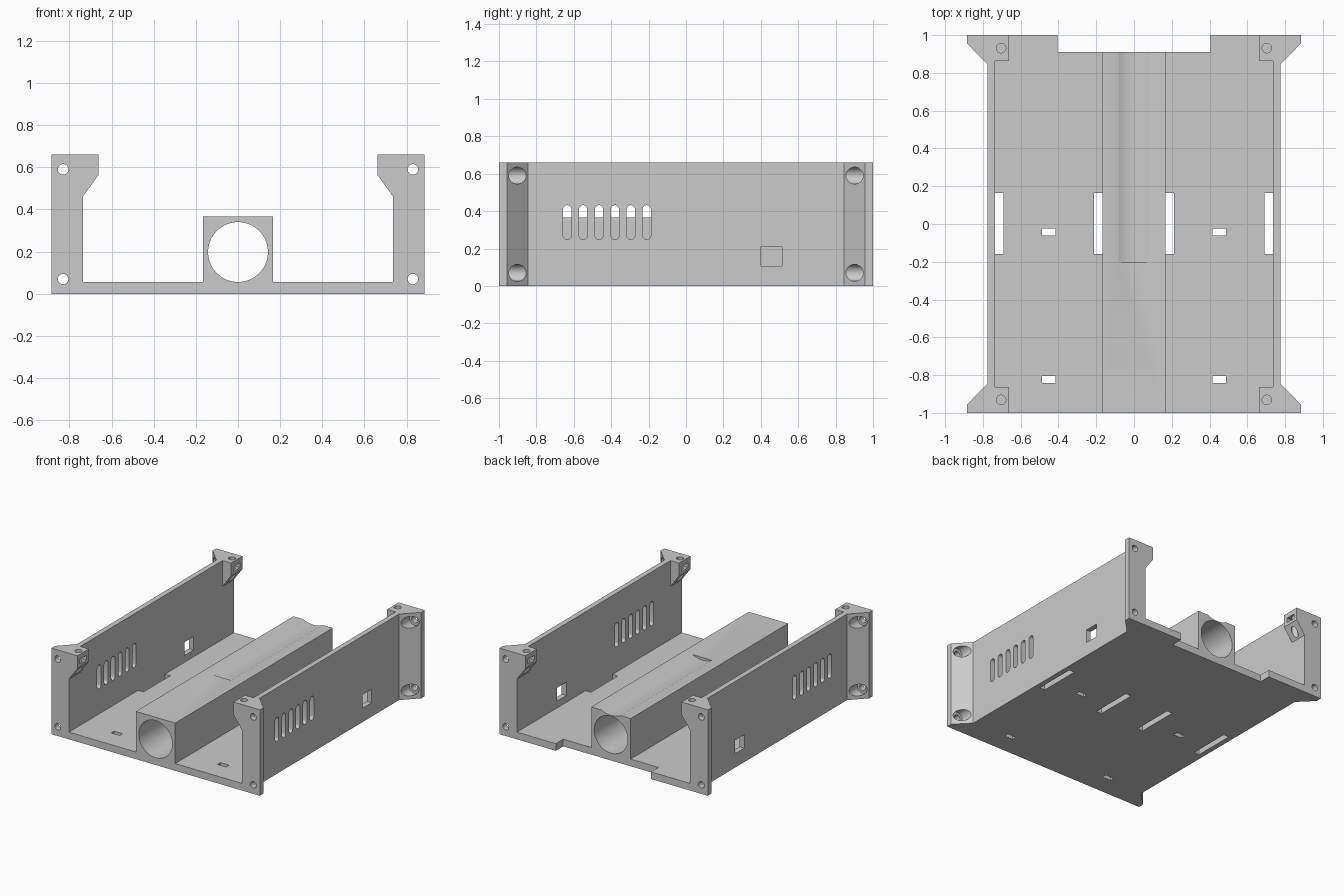
import bpy, bmesh, math
from mathutils import Matrix, Vector

if "Cube" in bpy.data.objects:
    bpy.data.objects.remove(bpy.data.objects["Cube"], do_unlink=True)

grey = bpy.data.materials.new("plain grey")
grey.use_nodes = True
colour = (0.6, 0.6, 0.6, 1)
grey.diffuse_color = colour
grey.node_tree.nodes["Principled BSDF"].inputs["Base Color"].default_value = colour


def make(name, bm):
    bmesh.ops.recalc_face_normals(bm, faces=bm.faces)
    mesh = bpy.data.meshes.new(name)
    bm.to_mesh(mesh)
    bm.free()
    mesh.materials.append(grey)
    obj = bpy.data.objects.new(name, mesh)
    bpy.context.collection.objects.link(obj)
    return obj


def prism(name, outline, axis, start, end):
    """Extrude a flat outline along z (outline in x, y) or y (outline in x, z)."""
    bm = bmesh.new()
    place = (lambda a, b: (a, b, start)) if axis == "Z" else (lambda a, b: (a, start, b))
    face = bm.faces.new([bm.verts.new(place(a, b)) for a, b in outline])
    move = Vector((0, 0, end - start)) if axis == "Z" else Vector((0, end - start, 0))
    new = bmesh.ops.extrude_face_region(bm, geom=[face])["geom"]
    bmesh.ops.translate(bm, vec=move, verts=[v for v in new if isinstance(v, bmesh.types.BMVert)])
    return make(name, bm)


def box(x0, x1, y0, y1, z0, z1):
    return prism("cutter", [(x0, y0), (x1, y0), (x1, y1), (x0, y1)], "Z", z0, z1)


def rod(centre, radius, length, axis, sides=48):
    bm = bmesh.new()
    turn = {"X": Matrix.Rotation(math.pi / 2, 4, "Y"),
            "Y": Matrix.Rotation(math.pi / 2, 4, "X"), "Z": Matrix()}[axis]
    bmesh.ops.create_cone(bm, cap_ends=True, segments=sides, radius1=radius, radius2=radius,
                          depth=length, matrix=Matrix.Translation(centre) @ turn)
    return make("cutter", bm)


def finish(obj, cutters, mirror=(False, False)):
    """Cut the holes, mirror the part, bake the result and shade it."""
    for cutter in cutters:
        mod = obj.modifiers.new("cut", "BOOLEAN")
        mod.operation, mod.solver, mod.object = "DIFFERENCE", "EXACT", cutter
    if any(mirror):
        mod = obj.modifiers.new("mirror", "MIRROR")
        mod.use_axis = (*mirror, False)
        mod.use_mirror_merge = False
    graph = bpy.context.evaluated_depsgraph_get()
    baked = bpy.data.meshes.new_from_object(obj.evaluated_get(graph))
    obj.modifiers.clear()
    obj.data = baked
    for cutter in cutters:
        bpy.data.objects.remove(cutter, do_unlink=True)
    bpy.ops.object.select_all(action="DESELECT")
    obj.select_set(True)
    bpy.context.view_layer.objects.active = obj
    bpy.ops.object.shade_smooth_by_angle(angle=math.radians(30))


HEIGHT, FLOOR = 0.66, 0.055
INNER, OUTER, FLANGE = 0.735, 0.775, 0.885
TUBE, TUBE_END = 0.167, 0.91

# Floor halves with the rear notch, long slots and small strap slots
floor = prism("floor", [(TUBE, -1), (INNER, -1), (INNER, 1), (0.405, 1),
                        (0.405, TUBE_END), (TUBE, TUBE_END)], "Z", 0, FLOOR)
cuts = [box(0.1, 0.213, -0.16, 0.165, -0.1, 0.2), box(0.69, 0.8, -0.16, 0.165, -0.1, 0.2)]
cuts += [box(0.415, 0.488, y, y + 0.036, -0.1, 0.2) for y in (-0.06, -0.842)]
finish(floor, cuts, (True, False))

# Side walls with flared corner flanges
half = [(FLANGE, 1), (FLANGE, 0.957), (OUTER, 0.845)]
outline = [(INNER, 1)] + half + [(x, -y) for x, y in reversed(half)] + [(INNER, -1)]
wall = prism("side_walls", outline, "Z", 0, HEIGHT)
cuts = [box(0.7, 0.8, 0.4, 0.513, 0.107, 0.21)]
# Rounded ventilation slots
for i in range(6):
    y = -0.635 + 0.085 * i
    loop = []
    for z, first in ((0.41, 0), (0.27, math.pi)):
        loop += [(y + 0.022 * math.cos(first + math.pi * k / 10),
                  z + 0.022 * math.sin(first + math.pi * k / 10)) for k in range(11)]
    slot = prism("cutter", loop, "Y", -0.1, 0.1)
    slot.data.transform(Matrix.Translation((OUTER, 0, 0)) @ Matrix.Rotation(math.pi / 2, 4, "Z"))
    cuts.append(slot)
# Counterbored screw holes in the flanges
for side in (-1, 1):
    for z in (0.07, 0.59):
        cuts.append(rod((0.83, side * 0.855, z), 0.045, 0.2, "Y"))
        cuts.append(rod((0.83, side * 0.97, z), 0.025, 0.2, "Y", 32))
finish(wall, cuts, (True, False))

# Corner bosses with a screw hole and a nut pocket
boss = prism("corner_bosses", [(INNER, HEIGHT), (0.663, HEIGHT), (0.663, 0.562), (INNER, 0.462)],
             "Y", 0.862, 1)
finish(boss, [rod((0.703, 0.931, 0.56), 0.025, 0.4, "Z", 32),
              box(0.6, 0.733, 0.892, 0.97, 0.585, 0.622)], (True, True))

# Central tube housing with a round bore and a shallow groove on top
housing = prism("tube_housing", [(-TUBE, 0), (TUBE, 0), (TUBE, 0.366), (-TUBE, 0.366)],
                "Y", -1, TUBE_END)
finish(housing, [rod((0, 0, 0.198), 0.142, 3, "Y", 96),
                 rod((0, 0.4, 0.366 + 0.163), 0.183, 1.2, "Y", 128)])
